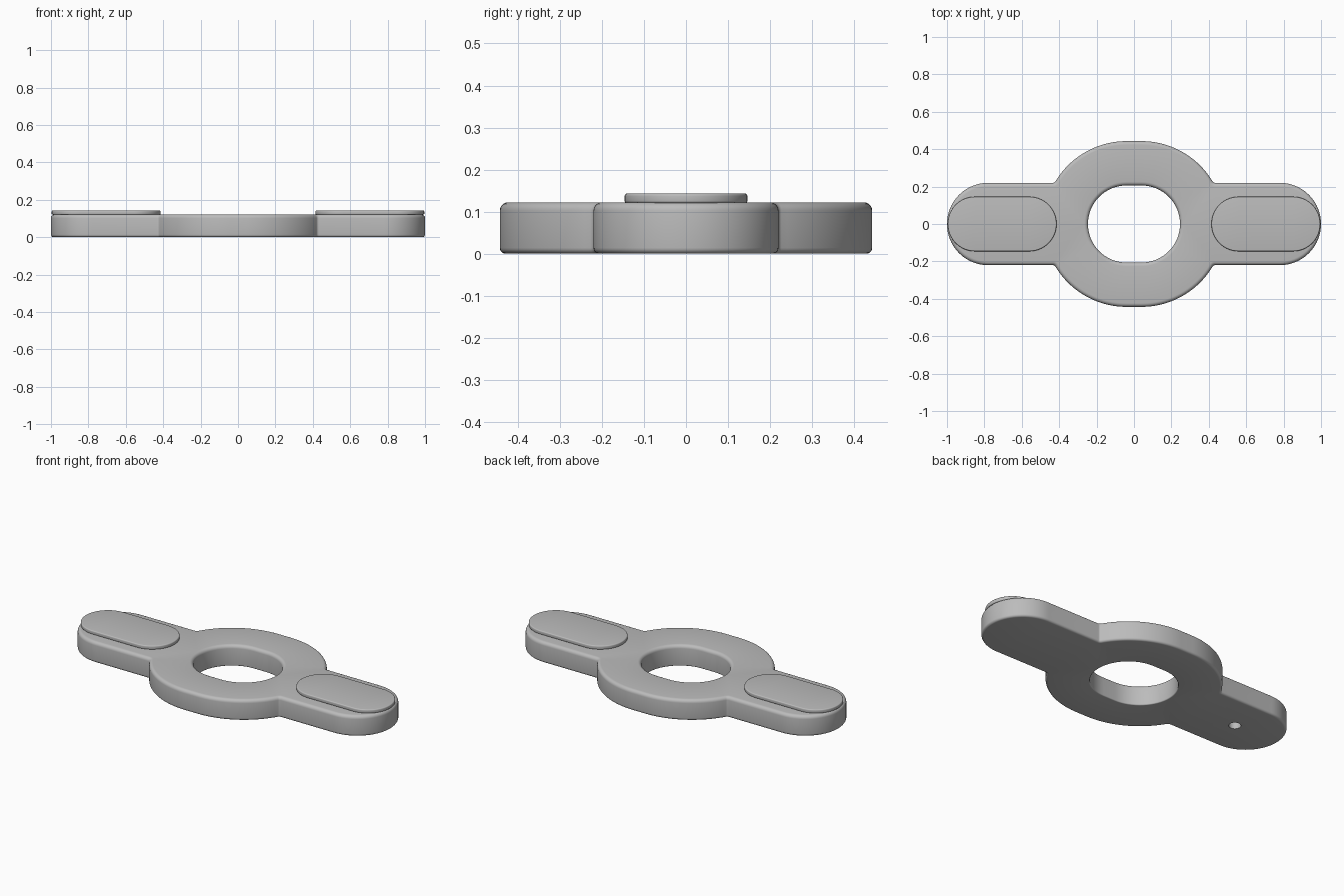
import bpy, bmesh
from math import pi, sin, cos, sqrt, atan2, radians

cube = bpy.data.objects.get("Cube")
if cube:
    bpy.data.objects.remove(cube, do_unlink=True)

# Main dimensions
THICK = 0.122
STRETCH = 0.04          # half of the straight section across the ring
RING_R, HOLE_R = 0.443, 0.206
ARM_W, ARM_C = 0.22, 0.78
FILLET = 0.015
PAD_X, PAD_HALF, PAD_R = 0.705, 0.145, 0.146

grey = bpy.data.materials.new("light_grey")
grey.use_nodes = True
colour = (0.5, 0.5, 0.5, 1)
grey.diffuse_color = colour
grey.node_tree.nodes["Principled BSDF"].inputs["Base Color"].default_value = colour


def arc(cx, cy, r, a0, a1, n):
    return [(cx + r * cos(a0 + (a1 - a0) * i / n), cy + r * sin(a0 + (a1 - a0) * i / n))
            for i in range(n + 1)]


def body_outline(inset):
    """Ring with two round-ended arms, mirrored from one quarter."""
    cx = STRETCH + sqrt((RING_R + FILLET) ** 2 - (ARM_W + FILLET) ** 2)
    theta = atan2(ARM_W + FILLET, cx - STRETCH)
    quarter = arc(ARM_C, 0, ARM_W - inset, 0, pi / 2, 20)
    quarter += arc(cx, ARM_W + FILLET, FILLET + inset, 1.5 * pi, pi + theta, 6)
    quarter += arc(STRETCH, 0, RING_R - inset, theta, pi / 2, 28)[1:]
    half = quarter + [(-x, y) for x, y in reversed(quarter)]
    return half + [(x, -y) for x, y in reversed(half[1:-1])]


def stadium(cx, half, r):
    return (arc(cx + half, 0, r, -pi / 2, pi / 2, 32)
            + arc(cx - half, 0, r, pi / 2, 1.5 * pi, 32))


def rounded_profile(z0, z1, low, high, n=5):
    """Inset and height pairs for a wall with rounded lower and upper edges."""
    steps = [i / n * pi / 2 for i in range(n + 1)]
    return ([(low * (1 - sin(a)), z0 + low * (1 - cos(a))) for a in steps]
            + [(high * (1 - cos(a)), z1 - high * (1 - sin(a))) for a in steps])


def build(name, walls):
    """Loft each wall, then fill the bottom and top between the walls."""
    bm = bmesh.new()
    bottom, top = [], []
    for outline, profile in walls:
        loops = [[bm.verts.new((x, y, z)) for x, y in outline(t)] for t, z in profile]
        n = len(loops[0])
        for a, b in zip(loops, loops[1:]):
            for i in range(n):
                j = (i + 1) % n
                bm.faces.new((a[i], a[j], b[j], b[i]))
        for loop, store in ((loops[0], bottom), (loops[-1], top)):
            store += [bm.edges.get((loop[i], loop[(i + 1) % n])) for i in range(n)]
    for edges in (bottom, top):
        bmesh.ops.triangle_fill(bm, edges=edges, use_beauty=True, use_dissolve=False)
    bmesh.ops.recalc_face_normals(bm, faces=bm.faces)
    mesh = bpy.data.meshes.new(name)
    bm.to_mesh(mesh)
    bm.free()
    mesh.materials.append(grey)
    obj = bpy.data.objects.new(name, mesh)
    bpy.context.collection.objects.link(obj)
    bpy.ops.object.select_all(action='DESELECT')
    obj.select_set(True)
    bpy.context.view_layer.objects.active = obj
    bpy.ops.object.shade_smooth_by_angle(angle=radians(35))
    return obj


# Body with the central opening and a small hole under one arm
edge = rounded_profile(0, THICK, 0.014, 0.02)
build("body", [
    (body_outline, edge),
    (lambda t: stadium(0, STRETCH, HOLE_R + t), rounded_profile(0, THICK, 0.006, 0.02)),
    (lambda t: arc(-PAD_X, 0, 0.033, 0, 2 * pi, 32)[:-1], [(0, 0), (0, THICK)]),
])

# Raised pad on each arm
for side, x in (("left", PAD_X), ("right", -PAD_X)):
    build(side + "_pad", [
        (lambda t: stadium(x, PAD_HALF, PAD_R - t),
         rounded_profile(THICK - 0.002, 0.143, 0.006, 0.006, 4)),
    ])
